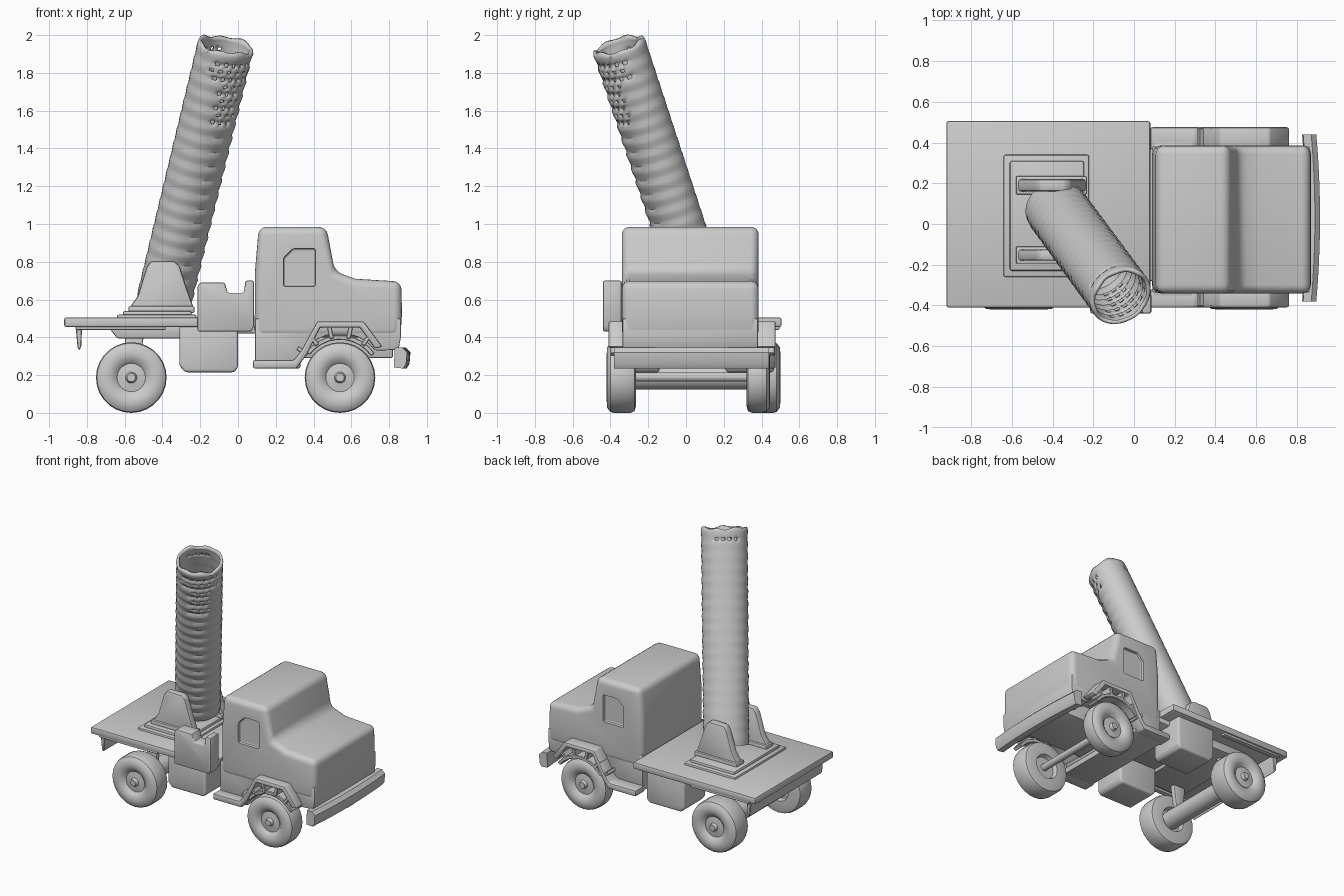
import bpy, bmesh, math
from mathutils import Vector, Matrix

if "Cube" in bpy.data.objects:
    bpy.data.objects.remove(bpy.data.objects["Cube"])

CY = 0.03  # centre line of the vehicle


def finish(bm, name, bevel=0.0, segs=2):
    bmesh.ops.recalc_face_normals(bm, faces=bm.faces[:])
    if bevel:
        edges = [e for e in bm.edges if e.calc_face_angle(0) > math.radians(28)]
        bmesh.ops.bevel(bm, geom=edges, offset=bevel, segments=segs, profile=0.5,
                        affect='EDGES', clamp_overlap=True)
    me = bpy.data.meshes.new(name)
    bm.to_mesh(me)
    bm.free()
    ob = bpy.data.objects.new(name, me)
    bpy.context.collection.objects.link(ob)
    return ob


def prism(name, pts, y0, y1, bevel=0.008, segs=2):
    """Extrude an x-z outline from y0 to y1."""
    bm = bmesh.new()
    f = bm.faces.new([bm.verts.new((x, y0, z)) for x, z in pts])
    g = bmesh.ops.extrude_face_region(bm, geom=[f])
    vs = [v for v in g['geom'] if isinstance(v, bmesh.types.BMVert)]
    bmesh.ops.translate(bm, verts=vs, vec=(0, y1 - y0, 0))
    return finish(bm, name, bevel, segs)


def box(name, x, y, z, bevel=0.008, segs=2):
    return prism(name, [(x[0], z[0]), (x[1], z[0]), (x[1], z[1]), (x[0], z[1])],
                 y[0], y[1], bevel, segs)


def rod(name, x, z, y0, y1, r, seg=20):
    pts = [(x + r * math.cos(i * math.tau / seg), z + r * math.sin(i * math.tau / seg))
           for i in range(seg)]
    return prism(name, pts, y0, y1, 0)


def wheel(name, x, y_out, side, w):
    """Lathe a tyre with a dished hub; side is the outward y direction."""
    prof = [(0, 0), (.022, 0), (.03, .022), (.075, .028), (.095, .008), (.125, 0),
            (.160, .003), (.182, .02), (.187, .04), (.187, w - .03), (.178, w - .008),
            (.15, w), (.09, w), (.08, w - .03), (0, w - .03)]
    bm = bmesh.new()
    vs = [bm.verts.new((r, -side * a, 0)) for r, a in prof]
    es = [bm.edges.new(p) for p in zip(vs, vs[1:])]
    bmesh.ops.spin(bm, geom=vs + es, cent=(0, 0, 0), axis=(0, 1, 0),
                   angle=math.tau, steps=28, use_duplicate=False)
    bmesh.ops.remove_doubles(bm, verts=bm.verts[:], dist=1e-4)
    ob = finish(bm, name)
    ob.location = (x, y_out, 0.187)
    return ob


# Rounded cab and bonnet, above a skirt with the wheel arch cut out
WX, WZ = 0.54, 0.187
cab = prism("cab_body", [(.088, .40), (.86, .40), (.868, .52), (.865, .695), (.62, .71),
                         (.512, .75), (.468, .985), (.11, .985), (.09, .75)],
            -.34, .385, .042, 4)
arch = [(WX + .235 * math.cos(math.radians(a)), WZ + .235 * math.sin(math.radians(a)))
        for a in range(150, 35, -14)]
prism("cab_skirt", [(.09, .25), (.31, .25), (.325, .30)] + arch +
      [(.75, .33), (.85, .335), (.862, .40), (.862, .50), (.09, .50)], -.335, .38, .006)
# Recessed side windows
for s, y in ((-1, -.34), (1, .385)):
    cut = prism("window_cutter", [(.24, .67), (.41, .67), (.41, .87), (.29, .87), (.24, .82)],
                y - .02, y + .02, .01)
    cut.hide_render = True
    cut.hide_viewport = True
    m = cab.modifiers.new("window", 'BOOLEAN')
    m.object = cut
    m.solver = 'EXACT'
# Chassis under the bonnet and the cab floor
box("engine_block", (.33, .82), (CY - .2, CY + .2), (.29, .45))
box("cab_floor", (.09, .33), (-.36, .41), (.235, .28), .01)

# Front bumper, slightly bowed
bm = bmesh.new()
n = 8
rows = []
for i in range(n + 1):
    y = -.38 + .82 * i / n
    bow = .018 * (1 - ((y - CY) / .41) ** 2)
    rows.append([bm.verts.new((x, y, z)) for x, z in
                 ((.825 + bow, .24), (.875 + bow, .235), (.89 + bow, .26),
                  (.895 + bow, .32), (.87 + bow, .345), (.83 + bow, .345))])
for a, b in zip(rows, rows[1:]):
    for k in range(6):
        bm.faces.new((a[k], a[(k + 1) % 6], b[(k + 1) % 6], b[k]))
bm.faces.new(rows[0])
bm.faces.new(rows[-1])
finish(bm, "front_bumper")

# Running boards, fenders, inner guards and their struts on both sides
for tag, y0, y1 in (("right", -.41, -.32), ("left", .365, .475)):
    prism("fender_" + tag,
          [(.08, .28), (.08, .235), (.31, .235), (.365, .31), (.435, .452), (.645, .452),
           (.725, .34), (.765, .35), (.665, .485), (.42, .485), (.335, .33), (.295, .28)],
          y0, y1, .01)
    ring = [(WX + r * math.cos(math.radians(a)), WZ + r * math.sin(math.radians(a)))
            for r, seq in ((.20, range(35, 150, 12)), (.225, range(143, 34, -12))) for a in seq]
    prism("inner_guard_" + tag, ring, y0 + .01, y1 - .005, .004, 1)
    for k, a in enumerate((55, 78, 102, 125, 145)):
        c, s = math.cos(math.radians(a)), math.sin(math.radians(a))
        prism("fender_strut_%s_%d" % (tag, k),
              [(WX + r * c - t * s, WZ + r * s + t * c)
               for r, t in ((.21, -.012), (.275, -.012), (.275, .012), (.21, .012))],
              y0 + .005, y1 - .005, .004, 1)

# Wheels and axles
wheel("front_wheel_right", WX, -.42, -1, .155)
wheel("front_wheel_left", WX, .445, 1, .125)
wheel("rear_wheel_right", -.565, -.42, -1, .155)
wheel("rear_wheel_left", -.565, .50, 1, .17)
rod("front_axle", WX, .19, -.3, .36, .025)
rod("rear_axle", -.565, .19, -.3, .37, .065)
for y in (-.2, .28):
    prism("rear_spring_hanger", [(-.58, .2), (-.53, .2), (-.5, .40), (-.6, .40)],
          y - .02, y + .02)

# Flat deck with subframe and rear guard
box("deck", (-.92, .08), (-.41, .505), (.455, .505), .01)
prism("deck_subframe", [(-.69, .46), (-.64, .395), (-.30, .395), (-.30, .42), (.10, .42),
                        (.10, .46)], -.28, .37)
for y in (-.38, .475):
    box("deck_side_rail", (-.86, -.38), (y - .02, y + .02), (.44, .46), .006)
prism("rear_guard", [(-.86, .46), (-.85, .35), (-.84, .33), (-.83, .35), (-.825, .46)],
      -.38, .47, .004, 1)

# Side tanks and the equipment locker with a notched top
for tag, y0, y1 in (("right", -.38, -.14), ("left", .21, .465)):
    prism("side_tank_" + tag, [(-.31, .46), (-.31, .25), (-.28, .215), (-.02, .215),
                               (.0, .24), (.0, .46)], y0, y1, .014, 3)
prism("side_locker", [(-.215, .43), (.07, .43), (.085, .46), (.085, .70), (.04, .70),
                      (.03, .635), (-.055, .635), (-.07, .69), (-.20, .69), (-.215, .67)],
      -.44, -.34, .01)

# Stepped turntable with two cheeks
box("turntable_lower", (-.64, -.22), (-.26, .34), (.495, .52), .01)
box("turntable_upper", (-.61, -.245), (-.23, .31), (.51, .54), .012)
cheek = [(-.575, .535), (-.23, .535), (-.24, .57), (-.275, .67), (-.31, .78), (-.34, .805),
         (-.46, .805), (-.485, .77), (-.53, .62), (-.565, .57)]
for tag, y0, y1 in (("right", -.18, -.125), ("left", .16, .22)):
    prism("mount_cheek_" + tag, cheek, y0, y1, .012)
    box("cheek_foot_" + tag, (-.58, -.23), (y0 - .015, y1 + .015), (.53, .565), .008)
rod("mount_pivot", -.385, .70, -.17, .21, .045)

# Ribbed hollow launch tube, leaning forward and to the side
base, top = Vector((-.392, .09, .60)), Vector((-.065, -.355, 1.95))
axis = top - base
length = axis.length
rot = axis.to_track_quat('Z', 'Y').to_matrix()
lean = rot.transposed() @ Vector((axis.x, axis.y, 0)).normalized()
lean_a = math.atan2(lean.y, lean.x)
RIBS, SUB, SEG = 18, 4, 36
saw = (0, .004, .008, .011)
bm = bmesh.new()
rows = []
for i in range(RIBS * SUB + 1):
    t = i / (RIBS * SUB)
    row = []
    for k in range(SEG):
        a = k * math.tau / SEG
        c = math.cos(a - lean_a)
        # Slightly oval section, wider across the lean
        r = .128 + .022 * (1 - c * c) + .003 * t + saw[i % SUB] * (0.5 + .4 * c)
        z = t * length
        if i == RIBS * SUB:  # uneven rim
            z += .012 * math.sin(5 * a) * math.sin(2 * a + 1)
        row.append(bm.verts.new((r * math.cos(a), r * math.sin(a), z)))
    rows.append(row)
for i, (a, b) in enumerate(zip(rows, rows[1:])):
    t = i / (RIBS * SUB)
    for k in range(SEG):
        facing = math.cos((k + .5) * math.tau / SEG - lean_a)
        # Small staggered perforations near the muzzle
        hole = (i % 2 == 0 and (k + i // 2) % 2 == 0 and t < .97 and
                ((t > .70 and facing > .85) or (t > .88 and facing > .5) or
                 (t > .92 and facing < -.8)))
        if not hole:
            j = (k + 1) % SEG
            bm.faces.new((a[k], a[j], b[j], b[k]))
bm.faces.new(rows[0])
tube = finish(bm, "launch_tube")
tube.matrix_world = Matrix.Translation(base) @ rot.to_4x4()
sol = tube.modifiers.new("wall", 'SOLIDIFY')
sol.thickness = .018
sol.offset = -1

# Smooth shading with sharp edges kept
for ob in bpy.context.collection.objects:
    if ob.type == 'MESH' and not ob.hide_viewport:
        ob.select_set(True)
        bpy.context.view_layer.objects.active = ob
bpy.ops.object.shade_smooth_by_angle(angle=math.radians(35))
